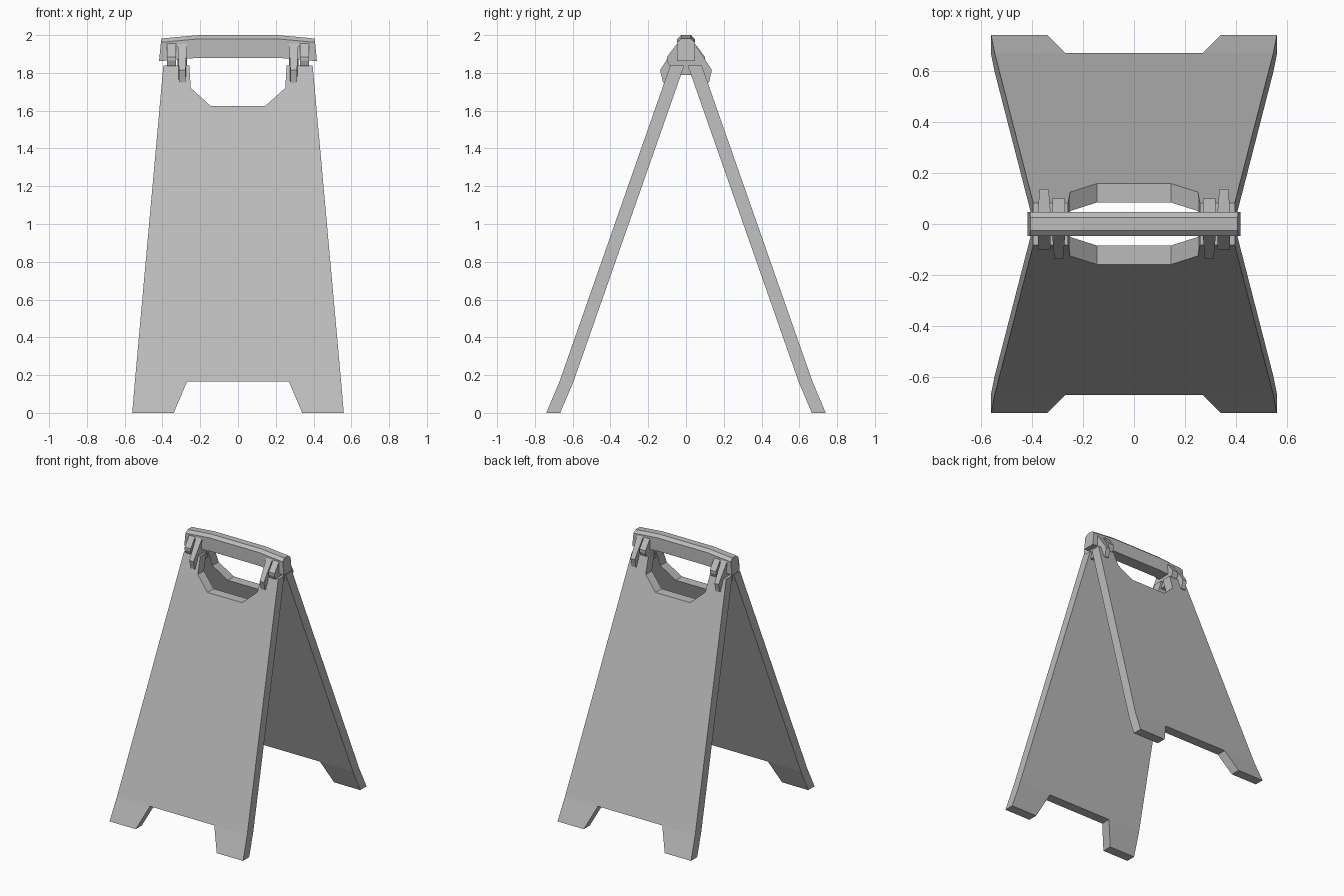
import bpy
import bmesh
from math import pi
from mathutils import Matrix

cube = bpy.data.objects.get("Cube")
if cube:
    bpy.data.objects.remove(cube)

GREY = (0.5, 0.5, 0.5, 1.0)
plastic = bpy.data.materials.new("grey plastic")
plastic.use_nodes = True
plastic.diffuse_color = GREY
plastic.node_tree.nodes["Principled BSDF"].inputs["Base Color"].default_value = GREY


def finish(name, bm, turned=False):
    if turned:
        bmesh.ops.rotate(bm, verts=bm.verts, matrix=Matrix.Rotation(pi, 3, "Z"))
    bmesh.ops.recalc_face_normals(bm, faces=bm.faces)
    mesh = bpy.data.meshes.new(name)
    bm.to_mesh(mesh)
    bm.free()
    mesh.materials.append(plastic)
    bpy.context.collection.objects.link(bpy.data.objects.new(name, mesh))


def thicken(bm, offset):
    out = bmesh.ops.extrude_face_region(bm, geom=bm.faces[:])
    moved = [v for v in out["geom"] if isinstance(v, bmesh.types.BMVert)]
    bmesh.ops.translate(bm, verts=moved, vec=offset)


KNEE, TOP = 0.165, 1.84


def panel_y(z):
    # outer surface of the leaning panel, flared below the knee
    if z < KNEE:
        return -0.74 + 0.07 * z / KNEE
    return -0.67 + 0.587 * (z - KNEE) / (TOP - KNEE)


def panel(name, turned):
    bm = bmesh.new()
    half = [(0.27, KNEE), (0.546, KNEE), (0.395, TOP),
            (0.258, TOP), (0.25, 1.72), (0.145, 1.625)]
    foot = [(0.34, 0), (0.56, 0)]

    def make(points, side):
        return [bm.verts.new((side * x, panel_y(z), z)) for x, z in points]

    right, left = make(half, 1), make(half, -1)
    bm.faces.new(right + left[::-1])
    for side, body in ((1, right), (-1, left)):
        bm.faces.new(make(foot, side) + [body[1], body[0]])
    thicken(bm, (0, 0.074, 0))
    finish(name, bm, turned)


def hook(name, x, turned):
    # clip over the hinge: long tongue on one side, short stub on the other
    profile = [(-0.047, 1.955), (-0.137, 1.815), (-0.122, 1.75), (-0.1, 1.75),
               (-0.03, 1.79), (0.03, 1.79), (0.09, 1.84), (0.1, 1.865),
               (0.1, 1.885), (0.047, 1.955)]
    bm = bmesh.new()
    bm.faces.new([bm.verts.new((-0.025, y, z)) for y, z in profile])
    thicken(bm, (0.05, 0, 0))
    for v in bm.verts:
        if v.co.y < -0.09:
            v.co.x *= 0.7
        v.co.x += x
    finish(name, bm, turned)


def handle():
    # chamfered bar with drooping, slightly slanted ends
    section = [(-0.047, 1.88), (-0.047, 1.98), (-0.025, 2.0),
               (0.025, 2.0), (0.047, 1.98), (0.047, 1.88)]
    bm = bmesh.new()
    rings = []
    for x, drop, slant in ((-0.418, 0.018, 0.1), (-0.21, 0, 0),
                           (0.21, 0, 0), (0.418, 0.018, -0.1)):
        rings.append([bm.verts.new((x + slant * (z - 1.88), y, z - drop))
                      for y, z in section])
    for a, b in zip(rings, rings[1:]):
        for i in range(len(section)):
            j = (i + 1) % len(section)
            bm.faces.new((a[i], a[j], b[j], b[i]))
    bm.faces.new(rings[0])
    bm.faces.new(rings[-1])
    finish("handle", bm)


for label, turned, reach in (("front", False, 0.295), ("back", True, 0.352)):
    panel(label + "_panel", turned)
    for side, word in ((1, "left"), (-1, "right")):
        hook(f"{label}_{word}_hook", (-side if turned else side) * reach, turned)
handle()
